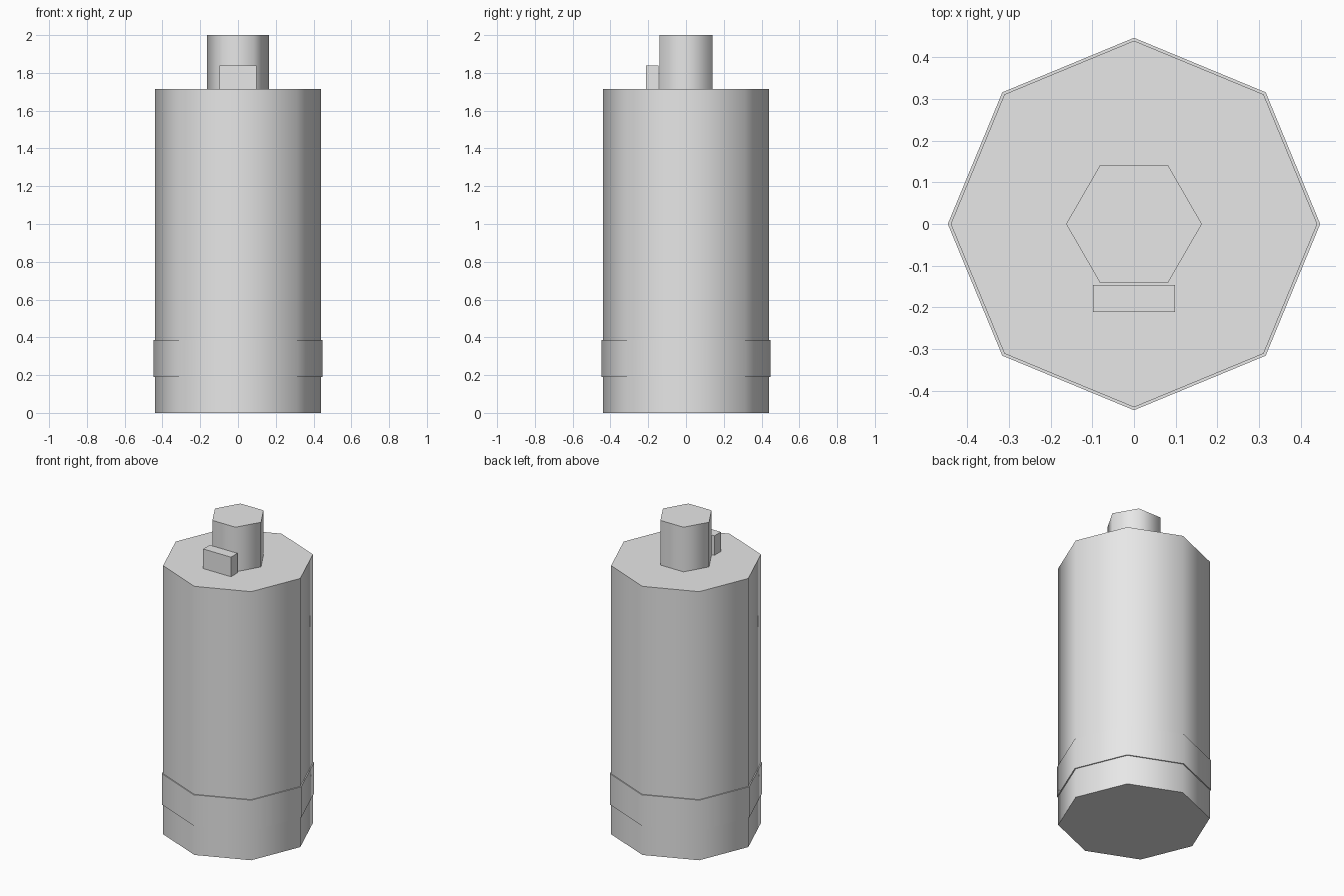
import bpy
import bmesh
from math import cos, sin, tau, radians

default_cube = bpy.data.objects.get("Cube")
if default_cube:
    bpy.data.objects.remove(default_cube, do_unlink=True)

GREY = (0.8, 0.8, 0.8, 1.0)
grey = bpy.data.materials.new("plain grey")
grey.use_nodes = True
grey.diffuse_color = GREY
for node in grey.node_tree.nodes:
    if node.type == "BSDF_PRINCIPLED":
        node.inputs["Base Color"].default_value = GREY


def extrude_outline(name, outline, bottom, top, smooth=True):
    """Raise a flat outline from bottom to top as a closed solid."""
    bm = bmesh.new()
    base = bm.faces.new([bm.verts.new((x, y, bottom)) for x, y in outline])
    raised = bmesh.ops.extrude_face_region(bm, geom=[base], use_keep_orig=True)
    for item in raised["geom"]:
        if isinstance(item, bmesh.types.BMVert):
            item.co.z = top
    bmesh.ops.recalc_face_normals(bm, faces=bm.faces)
    mesh = bpy.data.meshes.new(name)
    bm.to_mesh(mesh)
    bm.free()
    mesh.materials.append(grey)
    obj = bpy.data.objects.new(name, mesh)
    bpy.context.collection.objects.link(obj)
    if smooth:
        bpy.ops.object.select_all(action="DESELECT")
        obj.select_set(True)
        bpy.context.view_layer.objects.active = obj
        bpy.ops.object.shade_smooth_by_angle(angle=radians(70))
    return obj


def polygon(sides, radius):
    """Regular outline with one corner on the x axis."""
    return [(radius * cos(tau * i / sides), radius * sin(tau * i / sides))
            for i in range(sides)]


def rectangle(left, right, front, back):
    return [(left, front), (right, front), (right, back), (left, back)]


BODY_TOP = 1.715

# Eight-sided canister and the slightly wider band near its foot
extrude_outline("canister_body", polygon(8, 0.44), 0, BODY_TOP)
extrude_outline("lower_band", polygon(8, 0.447), 0.19, 0.387)

# Six-sided neck with a small block in front of it
extrude_outline("neck", polygon(6, 0.163), BODY_TOP, 2)
extrude_outline("front_block", rectangle(-0.098, 0.098, -0.211, -0.146),
                BODY_TOP, 1.84, smooth=False)
